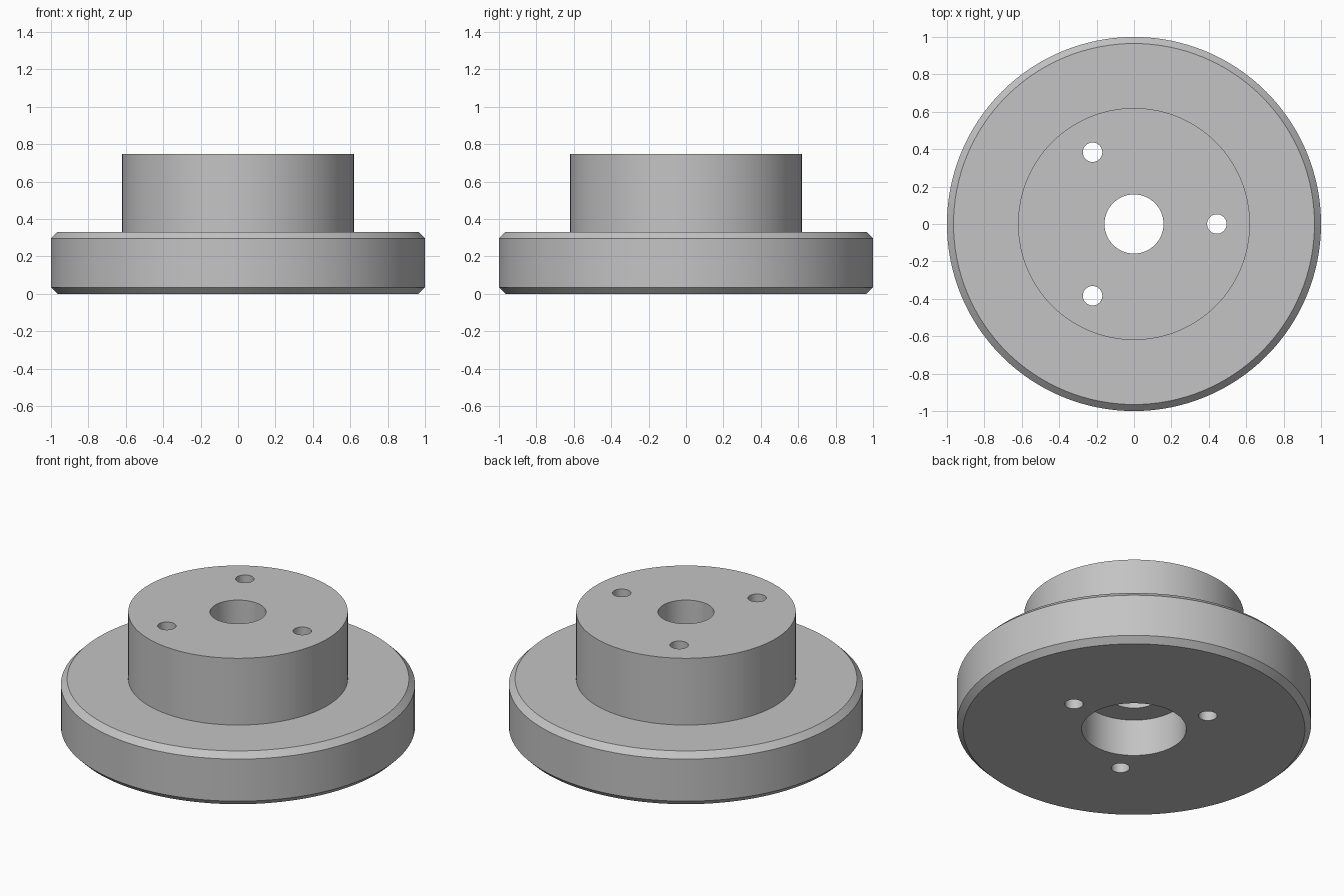
import bpy
import bmesh
from math import cos, sin, radians, tau
from mathutils import Matrix

if "Cube" in bpy.data.objects:
    bpy.data.objects.remove(bpy.data.objects["Cube"], do_unlink=True)

# Main dimensions
FLANGE_R, FLANGE_H, CHAMFER = 1.0, 0.332, 0.035
HUB_R, HEIGHT = 0.62, 0.748
BORE_R = 0.158
RECESS_R, RECESS_H = 0.295, 0.23
BOLT_R, BOLT_CIRCLE = 0.052, 0.443
SEGMENTS = 128

metal = bpy.data.materials.new("grey metal")
metal.use_nodes = True
grey = (0.55, 0.55, 0.55, 1)
metal.diffuse_color = grey
metal.node_tree.nodes["Principled BSDF"].inputs["Base Color"].default_value = grey


def add_object(name, bm):
    bmesh.ops.recalc_face_normals(bm, faces=bm.faces)
    mesh = bpy.data.meshes.new(name)
    bm.to_mesh(mesh)
    bm.free()
    mesh.materials.append(metal)
    obj = bpy.data.objects.new(name, mesh)
    bpy.context.collection.objects.link(obj)
    return obj


def lathe(name, profile):
    """Spin a closed (radius, height) profile around z."""
    bm = bmesh.new()
    verts = [bm.verts.new((r, 0, z)) for r, z in profile]
    edges = [bm.edges.new((v, verts[i - 1])) for i, v in enumerate(verts)]
    bmesh.ops.spin(bm, geom=verts + edges, cent=(0, 0, 0), axis=(0, 0, 1),
                   angle=tau, steps=SEGMENTS, use_merge=True)
    bmesh.ops.remove_doubles(bm, verts=bm.verts, dist=0.0001)
    return add_object(name, bm)


# Flanged hub with chamfered rim, centre bore and recess underneath
hub = lathe("flanged_hub", [
    (RECESS_R, 0),
    (FLANGE_R - CHAMFER, 0),
    (FLANGE_R, CHAMFER),
    (FLANGE_R, FLANGE_H - CHAMFER),
    (FLANGE_R - CHAMFER, FLANGE_H),
    (HUB_R, FLANGE_H),
    (HUB_R, HEIGHT),
    (BORE_R, HEIGHT),
    (BORE_R, RECESS_H),
    (RECESS_R, RECESS_H),
])

# Three bolt holes through the whole height
bm = bmesh.new()
for degrees in (0, 120, 240):
    a = radians(degrees)
    place = Matrix.Translation((BOLT_CIRCLE * cos(a), BOLT_CIRCLE * sin(a), HEIGHT / 2))
    bmesh.ops.create_cone(bm, cap_ends=True, segments=48, radius1=BOLT_R,
                          radius2=BOLT_R, depth=HEIGHT * 2, matrix=place)
cutter = add_object("bolt_hole_cutter", bm)
cutter.hide_render = True

drill = hub.modifiers.new("bolt holes", "BOOLEAN")
drill.operation = "DIFFERENCE"
drill.solver = "EXACT"
drill.object = cutter

bpy.ops.object.select_all(action="DESELECT")
hub.select_set(True)
bpy.context.view_layer.objects.active = hub
bpy.ops.object.modifier_apply(modifier=drill.name)
bpy.data.objects.remove(cutter, do_unlink=True)

bpy.ops.object.shade_smooth_by_angle(angle=radians(30))
